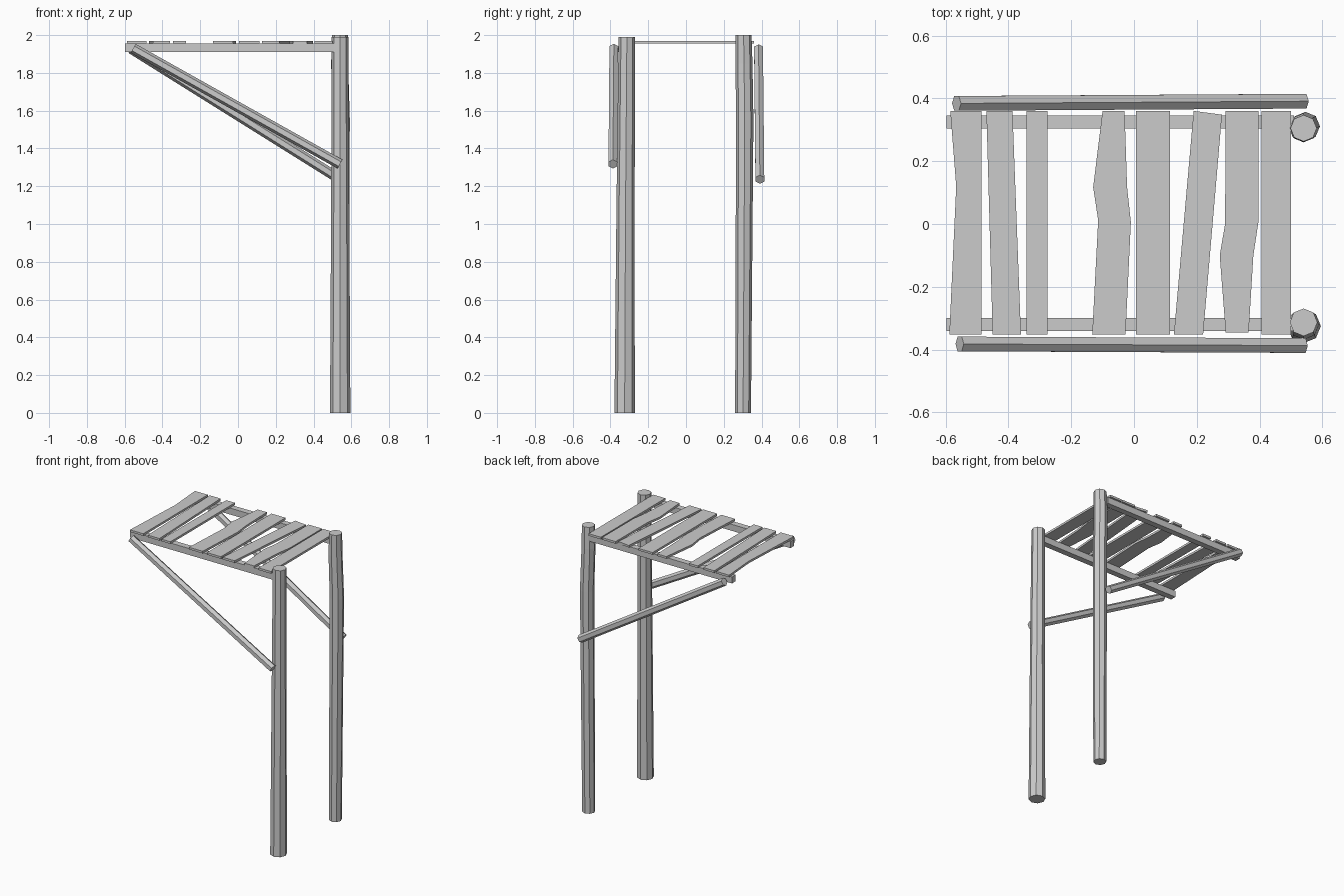
import bpy, bmesh, math
from mathutils import Vector

cube = bpy.data.objects.get("Cube")
if cube:
    bpy.data.objects.remove(cube)

wood = bpy.data.materials.new("grey_wood")
wood.use_nodes = True
GREY = (0.6, 0.6, 0.6, 1)
wood.diffuse_color = GREY
wood.node_tree.nodes["Principled BSDF"].inputs["Base Color"].default_value = GREY


def finish(name, bm):
    bmesh.ops.recalc_face_normals(bm, faces=bm.faces)
    mesh = bpy.data.meshes.new(name)
    bm.to_mesh(mesh)
    bm.free()
    mesh.materials.append(wood)
    obj = bpy.data.objects.new(name, mesh)
    bpy.context.collection.objects.link(obj)
    return obj


def pole(name, rings, sides, axis=Vector((0, 0, 1)), phase=0):
    """Skin a faceted log through (centre, radius) rings."""
    bm = bmesh.new()
    u = axis.cross(Vector((0, 1, 0))).normalized()
    v = axis.cross(u).normalized()
    loops = []
    for centre, r in rings:
        angles = [phase + math.tau * i / sides for i in range(sides)]
        loops.append([bm.verts.new(Vector(centre) + r * (u * math.cos(a) + v * math.sin(a)))
                      for a in angles])
    for a, b in zip(loops, loops[1:]):
        for i in range(sides):
            j = (i + 1) % sides
            bm.faces.new((a[i], a[j], b[j], b[i]))
    bm.faces.new(loops[0])
    bm.faces.new(loops[-1])
    return finish(name, bm)


def board(name, left, right, z0, z1):
    """Extrude a flat outline given by its left and right edges, back to front."""
    bm = bmesh.new()
    outline = left + right[::-1]
    face = bm.faces.new([bm.verts.new((x, y, z0)) for x, y in outline])
    ext = bmesh.ops.extrude_face_region(bm, geom=[face])
    top = [g for g in ext["geom"] if isinstance(g, bmesh.types.BMVert)]
    bmesh.ops.translate(bm, verts=top, vec=(0, 0, z1 - z0))
    return finish(name, bm)


# Upright posts
pole("front_post", [((0.541, -0.325, 0), 0.054), ((0.541, -0.32, 1.1), 0.048),
                    ((0.54, -0.313, 1.99), 0.044)], 8)
pole("back_post", [((0.54, 0.302, 0), 0.042), ((0.546, 0.311, 1.55), 0.046),
                   ((0.538, 0.307, 1.85), 0.045), ((0.54, 0.305, 2.0), 0.042)], 8)

# Horizontal rails under the slats
for name, y in (("front_rail", -0.32), ("back_rail", 0.325)):
    board(name, [(-0.597, y + 0.021), (-0.597, y - 0.021)],
          [(0.51, y + 0.021), (0.51, y - 0.021)], 1.91, 1.955)

# Diagonal braces
for name, a, b in (("front_brace", (-0.555, -0.382, 1.93), (0.54, -0.387, 1.317)),
                   ("back_brace", (-0.565, 0.384, 1.928), (0.542, 0.391, 1.236))):
    pole(name, [(a, 0.027), (b, 0.027)], 6, Vector(b) - Vector(a))

# Roof slats, uneven and partly warped
B, F = 0.36, -0.352
slats = [
    ([(-0.585, B), (-0.566, 0.12), (-0.588, F)], [(-0.485, B), (-0.485, F)]),
    ([(-0.47, B), (-0.45, F)], [(-0.387, B), (-0.36, F)]),
    ([(-0.343, B), (-0.343, F)], [(-0.276, B), (-0.276, F)]),
    ([(-0.1, B), (-0.13, 0.117), (-0.114, 0.012), (-0.133, F)],
     [(-0.03, B), (-0.022, 0.117), (-0.01, 0.006), (-0.027, F)]),
    ([(0.006, B), (0.006, F)], [(0.115, B), (0.115, F)]),
    ([(0.19, B), (0.127, F)], [(0.28, 0.348), (0.22, F)]),
    ([(0.292, B), (0.29, 0), (0.273, -0.1), (0.292, -0.345)],
     [(0.397, B), (0.397, 0.012), (0.38, -0.1), (0.365, -0.345)]),
    ([(0.406, B), (0.406, F)], [(0.5, B), (0.5, F)]),
]
for i, (left, right) in enumerate(slats, 1):
    board(f"roof_slat_{i}", left, right, 1.955, 1.97)
